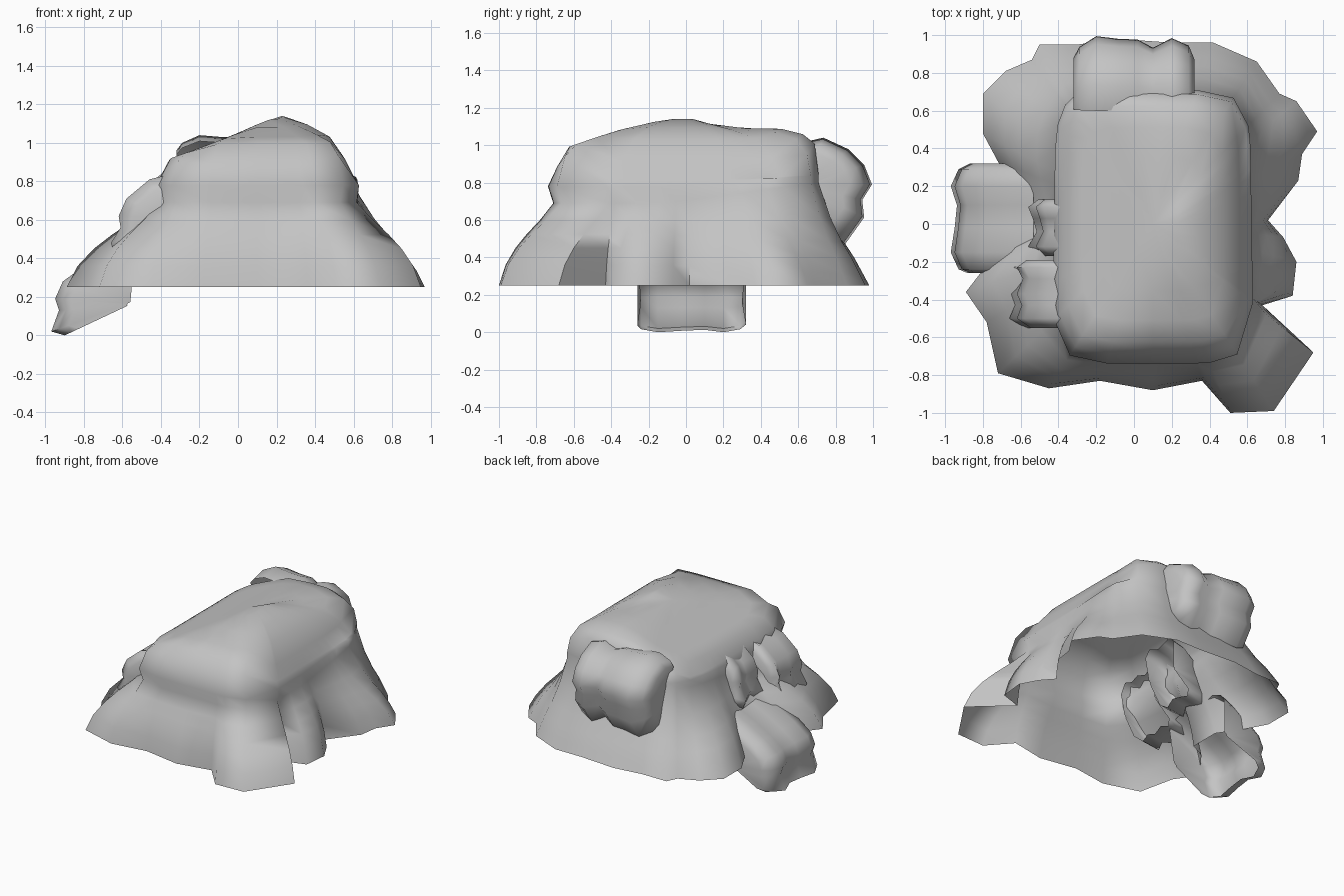
import bpy
import bmesh
from math import radians

cube = bpy.data.objects.get("Cube")
if cube:
    bpy.data.objects.remove(cube, do_unlink=True)

stone = bpy.data.materials.new("grey stone")
stone.use_nodes = True
GREY = (0.55, 0.55, 0.55, 1)
stone.diffuse_color = GREY
bsdf = stone.node_tree.nodes["Principled BSDF"]
bsdf.inputs["Base Color"].default_value = GREY
bsdf.inputs["Roughness"].default_value = 0.8


def lerp_table(table, v):
    """Piecewise linear lookup."""
    if v <= table[0][0]:
        return table[0][1]
    for (a, za), (b, zb) in zip(table, table[1:]):
        if v <= b:
            return za + (zb - za) * (v - a) / (b - a)
    return table[-1][1]


def loft(name, rows, closed=False, tip=None):
    """Skin consecutive rows of points, optionally closing to a tip."""
    bm = bmesh.new()
    grid = [[bm.verts.new(p) for p in row] for row in rows]
    n = len(rows[0])
    for low, high in zip(grid, grid[1:]):
        for i in range(n if closed else n - 1):
            j = (i + 1) % n
            bm.faces.new((low[i], low[j], high[j], high[i]))
    if tip:
        peak = bm.verts.new(tip)
        for i in range(n):
            bm.faces.new((grid[-1][i], grid[-1][(i + 1) % n], peak))
    bmesh.ops.recalc_face_normals(bm, faces=bm.faces)
    mesh = bpy.data.meshes.new(name)
    bm.to_mesh(mesh)
    bm.free()
    mesh.materials.append(stone)
    obj = bpy.data.objects.new(name, mesh)
    bpy.context.collection.objects.link(obj)
    bpy.ops.object.select_all(action='DESELECT')
    obj.select_set(True)
    bpy.context.view_layer.objects.active = obj
    bpy.ops.object.shade_smooth_by_angle(angle=radians(75))


# Main mound: buttressed foot outline rising to a rounded block
foot = [(.95, -.68), (.74, -.99), (.51, -1), (.36, -.83), (.10, -.88),
        (-.18, -.83), (-.45, -.87), (-.72, -.79), (-.78, -.52), (-.89, -.36),
        (-.72, -.14), (-.60, -.08), (-.60, .15), (-.72, .33), (-.80, .48),
        (-.80, .69), (-.68, .81), (-.54, .87), (-.50, .95), (-.30, .95),
        (-.08, .98), (.2, .96), (.42, .96), (.65, .86), (.77, .69),
        (.86, .65), (.97, .49), (.89, .37), (.87, .23), (.71, .02),
        (.79, -.07), (.86, -.20), (.84, -.38), (.68, -.43)]
CX, HALF_X, HALF_Y, POWER = 0.10, 0.52, 0.71, 6

across = [(-.43, .82), (-.35, .92), (-.18, .98), (0, 1.05), (.13, 1.11),
          (.26, 1.15), (.48, 1.03), (.6, .85)]
along = [(-.74, .85), (-.63, .99), (-.4, 1.07), (-.2, 1.12), (0, 1.15),
         (.25, 1.08), (.46, 1.1), (.66, 1.05), (.73, 1.02)]
# Foot-to-shoulder wall: bulging at the front and sides, hollow at the back
front_wall = [(0, .25), (.12, .36), (.36, .48), (.72, .59), (1, .69)]
back_wall = [(0, .25), (.3, .40), (.52, .49), (.78, .63), (1, .80)]
back_weight = [(-.1, 0), (.7, 1)]
overhang = [(-.7, 1.04), (-.3, 1.015), (.2, 1)]


def roof(x, y):
    return min(lerp_table(across, x), lerp_table(along, y))


def shoulder(p):
    dx, dy = p[0] - CX, p[1]
    k = (abs(dx / HALF_X) ** POWER + abs(dy / HALF_Y) ** POWER) ** (-1 / POWER)
    return CX + dx * k, dy * k


crown = [shoulder(p) for p in foot]
rows = []
for t in (0, .12, .3, .5, .75, 1):
    ring = []
    for (a, b), (c, d) in zip(foot, crown):
        w = lerp_table(back_weight, d)
        z = lerp_table(front_wall, t) * (1 - w) + lerp_table(back_wall, t) * w
        ring.append((a + (c - a) * t, b + (d - b) * t, z))
    rows.append(ring)
ring = []
for x, y in crown:
    s = lerp_table(overhang, y)
    z = .78 + .06 * lerp_table(back_weight, y)
    ring.append((CX + (x - CX) * s, y * s, min(z, roof(x, y))))
rows.append(ring)
for scale, drop in [(.97, .03), (.88, 0), (.72, 0), (.5, 0), (.25, 0)]:
    ring = [(CX + (x - CX) * scale, y * scale) for x, y in crown]
    rows.append([(x, y, roof(x, y) - drop) for x, y in ring])
loft("main_mound", rows, closed=True, tip=(CX, 0, roof(CX, 0)))


# Knobbly outcrops: an outward profile swept sideways with varying size,
# with both ends shrinking to the anchor so the sides are walled
def outcrop(name, profile, anchor, stations, place):
    ao, az = anchor
    first, last = stations[0][0], stations[-1][0]
    inset = .02
    ends = [(first + inset, .04)] + stations + [(last - inset, .04)]
    loft(name, [[place(s, ao + (o - ao) * size, az + (z - az) * size)
                 for o, z in profile] for s, size in ends])


def to_right(s, o, z):
    return -o, s, z


def to_back(s, o, z):
    return s, o, z


outcrop("low_side_rock",
        [(.53, .5), (.66, .44), (.8, .36), (.91, .28), (.95, .19), (.93, .13),
         (.97, .02), (.9, 0)], (.56, .16),
        [(-.26, .78), (-.24, .9), (-.15, 1), (-.02, .95), (.1, .92),
         (.2, 1), (.29, .9), (.32, .75)], to_right)

outcrop("back_rock",
        [(.6, 1.0), (.73, 1.03), (.86, .97), (.94, .89), (.98, .79), (.93, .71),
         (.94, .62), (.84, .48), (.74, .55)], (.62, .78),
        [(-.32, .72), (-.29, .88), (-.2, 1.04), (-.08, 1), (.02, .99),
         (.1, .87), (.2, 1.01), (.29, .9), (.32, .7)], to_back)

tooth = [(.34, .84), (.46, .81), (.58, .71), (.62, .62), (.61, .56), (.66, .48),
         (.64, .42), (.5, .44)]
outcrop("front_side_rock", tooth, (.36, .6),
        [(-.55, .72), (-.5, 1), (-.43, .9), (-.37, 1), (-.29, .88),
         (-.23, 1), (-.19, .8)], to_right)
outcrop("middle_side_rock", [(o - .1, z + .06) for o, z in tooth], (.26, .66),
        [(-.17, .8), (-.12, 1), (-.04, .85), (.03, .92), (.09, 1),
         (.13, .82)], to_right)
